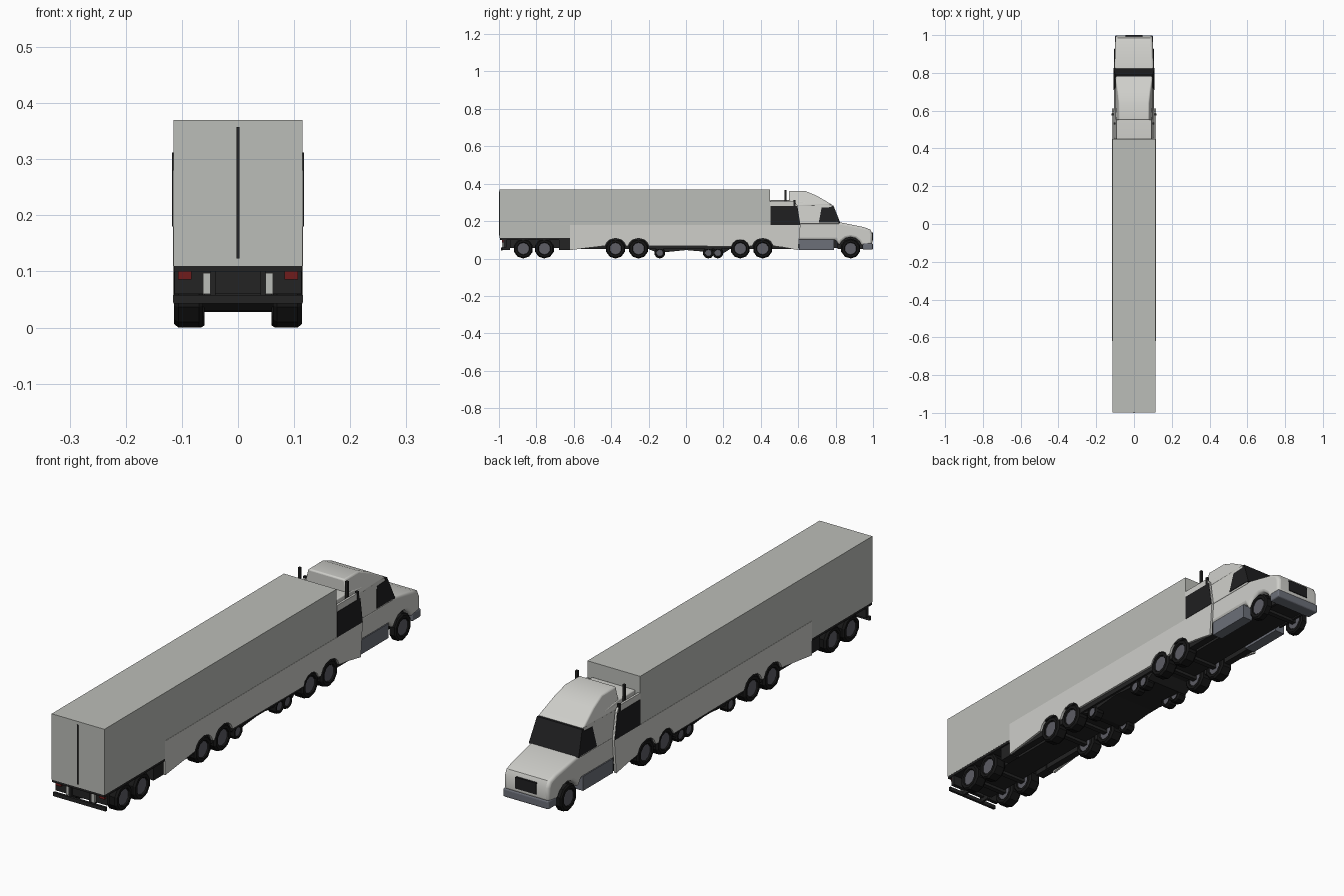
import bpy, bmesh, math

cube = bpy.data.objects.get("Cube")
if cube:
    bpy.data.objects.remove(cube, do_unlink=True)


def material(name, rgb):
    m = bpy.data.materials.new(name)
    m.use_nodes = True
    m.diffuse_color = (*rgb, 1)
    m.node_tree.nodes["Principled BSDF"].inputs["Base Color"].default_value = (*rgb, 1)
    return m


TRAILER = material("trailer grey", (0.50, 0.51, 0.48))
CAB = material("cab pale grey", (0.62, 0.62, 0.59))
BLACK = material("chassis black", (0.017, 0.017, 0.017))
GLASS = material("dark glass", (0.014, 0.014, 0.015))
RUBBER = material("tyre black", (0.008, 0.008, 0.008))
HUB = material("hub grey", (0.11, 0.11, 0.13))
STEEL = material("steel blue grey", (0.15, 0.16, 0.19))
RED = material("tail light red", (0.16, 0.012, 0.012))


def finish(name, bm, mats, bevel=0, smooth=False):
    bmesh.ops.recalc_face_normals(bm, faces=bm.faces)
    mesh = bpy.data.meshes.new(name)
    bm.to_mesh(mesh)
    bm.free()
    for m in mats:
        mesh.materials.append(m)
    ob = bpy.data.objects.new(name, mesh)
    bpy.context.collection.objects.link(ob)
    if bevel:
        mod = ob.modifiers.new("rounding", "BEVEL")
        mod.width, mod.segments, mod.angle_limit = bevel, 3, math.radians(50)
    if smooth:
        bpy.ops.object.select_all(action="DESELECT")
        ob.select_set(True)
        bpy.context.view_layer.objects.active = ob
        bpy.ops.object.shade_smooth_by_angle(angle=math.radians(35))
    return ob


def prism(name, profile, x0, x1, mat, scale=None, bevel=0, smooth=False):
    """Extrude a (y, z) profile along x; scale(y, z) narrows it."""
    bm = bmesh.new()
    rings = []
    for x in (x0, x1):
        rings.append([bm.verts.new((x * (scale(y, z) if scale else 1), y, z)) for y, z in profile])
    a, b = rings
    n = len(profile)
    bm.faces.new(a)
    bm.faces.new(b[::-1])
    for i in range(n):
        j = (i + 1) % n
        bm.faces.new((a[i], b[i], b[j], a[j]))
    return finish(name, bm, [mat], bevel, smooth)


def box(name, x0, x1, y0, y1, z0, z1, mat, bevel=0):
    return prism(name, [(y0, z0), (y1, z0), (y1, z1), (y0, z1)], x0, x1, mat, bevel=bevel)


def pair(make, name, *args, **kw):
    """Build a part given for +x on both sides."""
    x0, x1, *rest = args
    make(name + "_left", x0, x1, *rest, **kw)
    make(name + "_right", -x1, -x0, *rest, **kw)


def side_plate(name, x0, x1, profile, mat):
    prism(name, profile, x0, x1, mat)


def wheel(name, x0, x1, y, r):
    """Ten-sided tyre with a recessed hub on each side."""
    bm = bmesh.new()
    ring = lambda x, rad: [bm.verts.new((x, y + rad * math.cos(math.tau * (i + .5) / 10),
                                         r + rad * math.sin(math.tau * (i + .5) / 10))) for i in range(10)]
    w = x1 - x0
    rings = [ring(x0 + w * .1, r * .6), ring(x0, r * .66), ring(x0, r * .88), ring(x0 + w * .15, r),
             ring(x1 - w * .15, r), ring(x1, r * .88), ring(x1, r * .66), ring(x1 - w * .1, r * .6)]
    for a, b in zip(rings, rings[1:]):
        for i in range(10):
            j = (i + 1) % 10
            bm.faces.new((a[i], a[j], b[j], b[i]))
    for end in (rings[0], rings[-1]):
        bm.faces.new(end).material_index = 1
    finish(name, bm, [RUBBER, HUB])


def arch(cy, r, base=0.052, count=7):
    """Wheel arch outline from rear to front."""
    angles = [math.radians(165 - 150 * i / (count - 1)) for i in range(count)]
    return [(cy + r * math.cos(a), base + r * math.sin(a)) for a in angles]


# Trailer box, rear door gap and floor
box("trailer_box", -.115, .115, -.997, .45, .11, .37, TRAILER)
box("door_gap", -.003, .003, -1, -.99, .123, .357, BLACK)
box("trailer_floor", -.1145, .1145, -.995, .5, .1, .112, BLACK)

# Chassis, rear frame and underrun bar
box("chassis", -.06, .06, -.94, .95, .055, .102, BLACK)
box("rear_frame", -.113, .113, -.975, -.96, .06, .105, BLACK)
box("underrun_bar", -.115, .115, -.99, -.98, .043, .058, BLACK)
pair(box, "underrun_bracket", .04, .05, -.985, -.94, .045, .1, BLACK)
pair(box, "tail_light", .083, .107, -.985, -.972, .086, .1, RED)
pair(box, "rear_plate", .05, .062, -.983, -.972, .06, .097, TRAILER)
pair(box, "mud_flap", .07, .108, -.68, -.62, .045, .105, BLACK)
pair(box, "inner_rail", .075, .104, -.62, .6, .05, .1, BLACK)
prism("landing_frame", [(-.2, .05), (-.15, .03), (.0, .045), (.2, .028), (.25, .06), (-.2, .06)],
      -.095, .095, BLACK)

# Long side fairing with wheel arches, rising beside the sleeper
fairing = ([(-.62, .045), (-.44, .067)] + arch(-.377, .058) + arch(-.254, .058)
           + [(-.19, .067)] + arch(.29, .05) + arch(.41, .058)
           + [(.52, .06), (.6, .045), (.612, .18), (.595, .285), (.58, .305), (.45, .305), (.45, .18), (-.62, .18)])
pair(side_plate, "side_fairing", .107, .116, fairing, CAB)
pair(side_plate, "fairing_window", .115, .1175,
     [(.452, .18), (.61, .18), (.595, .28), (.452, .28)], GLASS)

# Wheels
for y in (-.87, -.757, -.377, -.254, .29, .41, .88):
    x0, x1 = (.075, .106) if y == .88 else (.062, .114)
    pair(wheel, "wheel", x0, x1, y, .053)
    box("axle", -.08, .08, y - .01, y + .01, .043, .063, BLACK)
for y in (-.14, .12, .17):
    pair(wheel, "support_wheel", .06, .1, y, .03)

# Cab lower body and bonnet
nose = lambda y, z: 1 if y < .83 else 1 - .08 * (y - .83) / .17
lower = ([(.45, .1), (.8, .1)] + arch(.88, .062)
         + [(.996, .075), (.997, .13), (.985, .155), (.95, .168), (.83, .192), (.45, .192)])
prism("cab_body", lower, -.106, .106, CAB, nose, bevel=.012, smooth=True)
pair(box, "wheel_well", .06, .07, .81, .95, .05, .12, BLACK)

# Cab upper body and roof fairing
taper = lambda y, z: 1 - .1 * max(0, z - .19) / .1
prism("cab_upper", [(.45, .185), (.45, .312), (.56, .312), (.775, .288), (.82, .185)],
      -.107, .107, CAB, taper, bevel=.004, smooth=True)
prism("roof_fairing", [(.55, .28), (.55, .36), (.64, .36), (.7, .335), (.785, .285)],
      -.1, .1, CAB, lambda y, z: 1 - .2 * (z - .28) / .08, bevel=.006, smooth=True)

# Windscreen and cab side windows
prism("windscreen", [(.815, .19), (.825, .19), (.788, .284), (.776, .284)], -.109, .109, GLASS, taper)
prism("cab_side_windows", [(.71, .192), (.815, .192), (.782, .275), (.725, .272)],
      -.109, .109, GLASS, taper)

# Grille, bumper and fuel tanks
box("grille", -.045, .045, .99, 1, .095, .14, GLASS)
box("front_bumper", -.1, .1, .945, .999, .048, .082, STEEL, bevel=.006)
pair(box, "fuel_tank", .06, .104, .605, .79, .045, .102, STEEL)

# Exhaust stacks and mirrors
pair(box, "exhaust_stack", .098, .108, .527, .537, .29, .367, BLACK)
pair(box, "mirror", .108, .118, .575, .585, .28, .312, BLACK)
